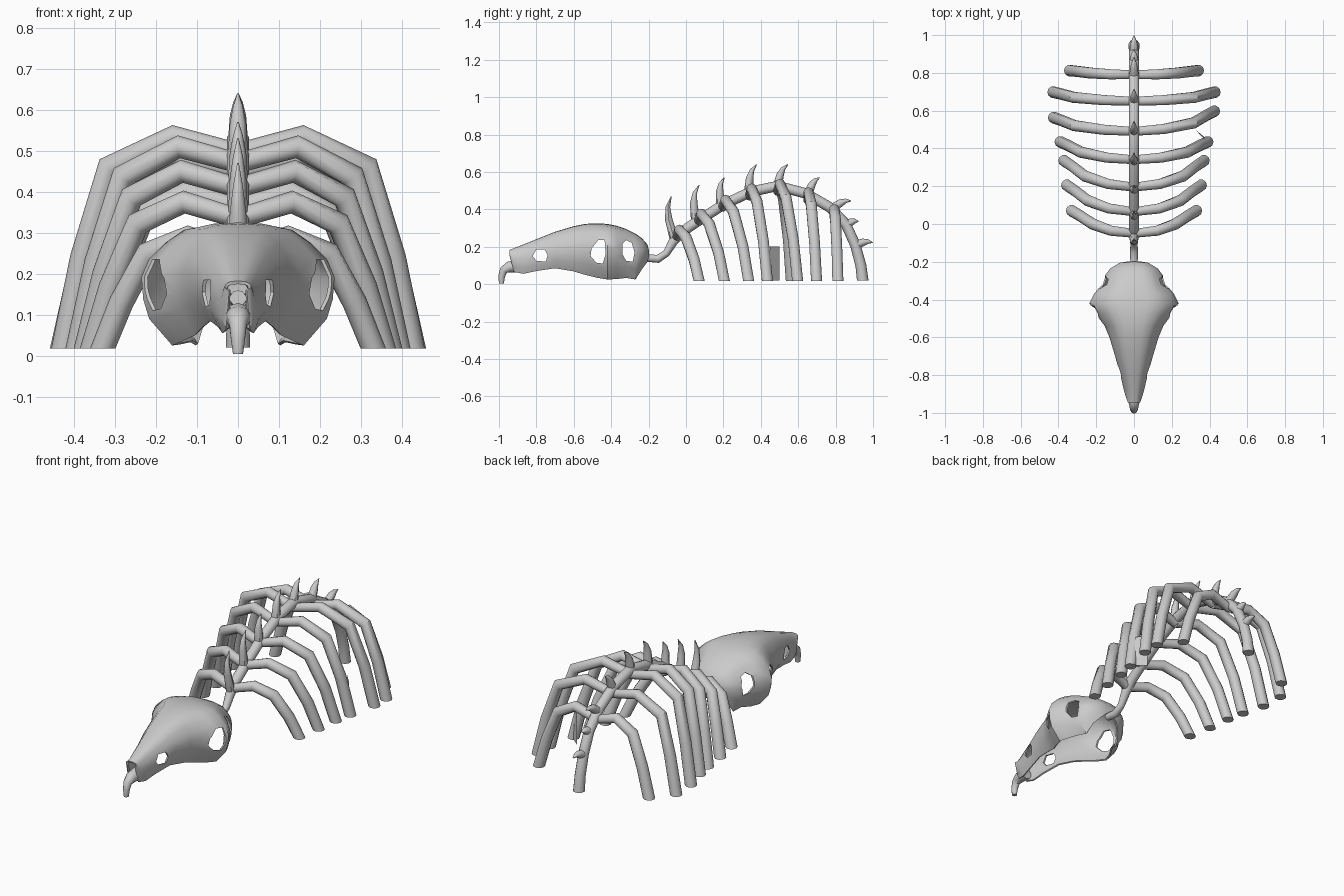
import bpy, bmesh, math
from mathutils import Vector

if "Cube" in bpy.data.objects:
    bpy.data.objects.remove(bpy.data.objects["Cube"])

bone = bpy.data.materials.new("bone_grey")
bone.use_nodes = True
bone.diffuse_color = (0.6, 0.6, 0.6, 1)
bone.node_tree.nodes["Principled BSDF"].inputs["Base Color"].default_value = (0.6, 0.6, 0.6, 1)


def add_object(name, bm):
    bmesh.ops.recalc_face_normals(bm, faces=bm.faces)
    mesh = bpy.data.meshes.new(name)
    bm.to_mesh(mesh)
    bm.free()
    mesh.materials.append(bone)
    obj = bpy.data.objects.new(name, mesh)
    bpy.context.collection.objects.link(obj)
    return obj


def smooth(obj, angle=45):
    bpy.ops.object.select_all(action="DESELECT")
    obj.select_set(True)
    bpy.context.view_layer.objects.active = obj
    bpy.ops.object.shade_smooth_by_angle(angle=math.radians(angle))


def tube(name, points, radii, axis, end=None, sides=10):
    """Round bone swept along points; end is an optional direction of the last cut."""
    bm = bmesh.new()
    pts = [Vector(p) for p in points]
    rings = []
    for i, p in enumerate(pts):
        a, b = pts[max(i - 1, 0)], pts[min(i + 1, len(pts) - 1)]
        t = ((p - a).normalized() + (b - p).normalized()).normalized()
        if end and i == len(pts) - 1:
            t = Vector(end)
        u = t.cross(Vector(axis)).normalized()
        v = t.cross(u)
        turns = [math.tau * k / sides for k in range(sides)]
        rings.append([bm.verts.new(p + radii[i] * (u * math.cos(s) + v * math.sin(s)))
                      for s in turns])
    for r, q in zip(rings, rings[1:]):
        for k in range(sides):
            n = (k + 1) % sides
            bm.faces.new((r[k], r[n], q[n], q[k]))
    bm.faces.new(rings[0])
    bm.faces.new(rings[-1])
    obj = add_object(name, bm)
    smooth(obj)
    return obj


# Skull shell: stations of (y, half width, top z, bottom z)
stations = [(-.945, .032, .182, .158), (-.92, .042, .192, .065), (-.87, .056, .212, .055),
            (-.8, .072, .24, .07), (-.7, .1, .28, .085), (-.6, .13, .31, .068),
            (-.54, .155, .322, .05), (-.48, .2, .325, .035), (-.42, .236, .322, .025),
            (-.37, .212, .312, .027), (-.32, .17, .295, .033), (-.27, .152, .27, .025),
            (-.235, .125, .245, .08), (-.205, .075, .21, .12), (-.198, .03, .18, .15)]
# Half section: fraction of width, fraction of depth
section = [(0, 0), (.3, .01), (.56, .05), (.74, .15), (.92, .29), (1, .44), (.98, .62),
           (.92, .78), (.68, 1)]
profile = [(-x, d) for x, d in reversed(section[1:])] + section
bm = bmesh.new()
rows = [[bm.verts.new((x * w, y, top - d * (top - low))) for x, d in profile]
        for y, w, top, low in stations]
for r, q in zip(rows, rows[1:]):
    for k in range(len(profile) - 1):
        bm.faces.new((r[k], r[k + 1], q[k + 1], q[k]))
bm.faces.new(rows[-1])
skull = add_object("skull", bm)
shell = skull.modifiers.new("thickness", "SOLIDIFY")
shell.thickness = .008

# Openings through both sides of the skull: eye, temple, snout
eye = [(-.51, .15), (-.48, .115), (-.445, .11), (-.43, .16), (-.435, .235), (-.47, .235), (-.505, .19)]
temple = [(-.34, .16), (-.32, .125), (-.285, .12), (-.275, .17), (-.29, .22), (-.32, .235), (-.34, .215)]
snout = [(-.82, .15), (-.8, .125), (-.75, .12), (-.74, .155), (-.755, .185), (-.8, .185)]
bm = bmesh.new()
for outline in (eye, temple, snout):
    ends = [[bm.verts.new((x, y, z)) for y, z in outline] for x in (-.4, .4)]
    bm.faces.new(ends[0])
    bm.faces.new(ends[1])
    for k in range(len(outline)):
        n = (k + 1) % len(outline)
        bm.faces.new((ends[0][k], ends[0][n], ends[1][n], ends[1][k]))
cutter = add_object("opening_cutter", bm)
cutter.hide_render = True
cut = skull.modifiers.new("openings", "BOOLEAN")
cut.operation = "DIFFERENCE"
cut.solver = "EXACT"
cut.object = cutter
bpy.context.view_layer.objects.active = skull
for modifier in ("thickness", "openings"):
    bpy.ops.object.modifier_apply(modifier=modifier)
bpy.data.objects.remove(cutter)
smooth(skull, 40)

# Hooked front tooth
tube("front_tooth", [(0, -.89, .095), (0, -.945, .092), (0, -.975, .075), (0, -.986, .04), (0, -.987, .004)],
     [.034, .03, .022, .018, .013], (1, 0, 0), (0, 0, -1))

# Spine: y, z, radius, from the neck to the tail tip
spine = [(-.215, .14, .02), (-.15, .135, .022), (-.105, .165, .02), (-.07, .225, .025), (-.02, .28, .028),
         (.06, .335, .028), (.2, .425, .028), (.35, .495, .028), (.49, .525, .028), (.64, .485, .028),
         (.77, .41, .028), (.855, .32, .028), (.905, .21, .028), (.935, .1, .029), (.945, .02, .031)]
tube("spine", [(0, y, z) for y, z, r in spine], [r for y, z, r in spine], (1, 0, 0), (0, 0, -1))

# Curved spines along the back: base y, z and tip y, z
spikes = [(-.065, .25, -.078, .47), (.05, .35, .07, .53), (.185, .43, .205, .57), (.335, .5, .378, .64),
          (.49, .53, .545, .64), (.655, .49, .715, .57), (.79, .41, .883, .445), (.86, .32, .922, .335),
          (.91, .21, .998, .222)]
for i, (y, z, ty, tz) in enumerate(spikes):
    base, tip = Vector((0, y, z)), Vector((0, ty, tz))
    run = tip - base
    bow = Vector((0, -run.z, run.y)) * .1
    tube(f"back_spike_{i + 1}", [base, base + run * .45 + bow, base + run * .75 + bow, tip],
         [.024, .02, .012, .002], (1, 0, 0), sides=8)

# Ribs: root y, foot y, foot x, crest z
ribs = [(-.05, .07, .33, .29), (.065, .205, .355, .375), (.195, .335, .37, .45), (.34, .435, .39, .51),
        (.49, .58, .425, .535), (.65, .698, .428, .49), (.79, .812, .34, .4)]
for i, (y0, y1, w, h) in enumerate(ribs):
    for side, label in ((1, "left"), (-1, "right")):
        foot = y1 + (.017 * side if i == 4 else 0)
        run = foot - y0
        knee = h - .14 * h
        path = [(0, y0, h - .04), (.37 * w, y0 + .12 * run, h), (w - .11, y0 + .42 * run, knee),
                (w - .045, y0 + .78 * run, knee * .52), (w, foot, .018)]
        tube(f"{label}_rib_{i + 1}", [(x * side, y, z) for x, y, z in path],
             [.024, .028, .03, .03, .031], (0, 1, 0), (0, 0, -1))

# Thin splinter of bone beside the fourth left rib
bm = bmesh.new()
bm.faces.new([bm.verts.new(p) for p in ((.385, .45, .02), (.325, .5, .02), (.325, .5, .2), (.37, .45, .2))])
add_object("rib_splinter", bm)
